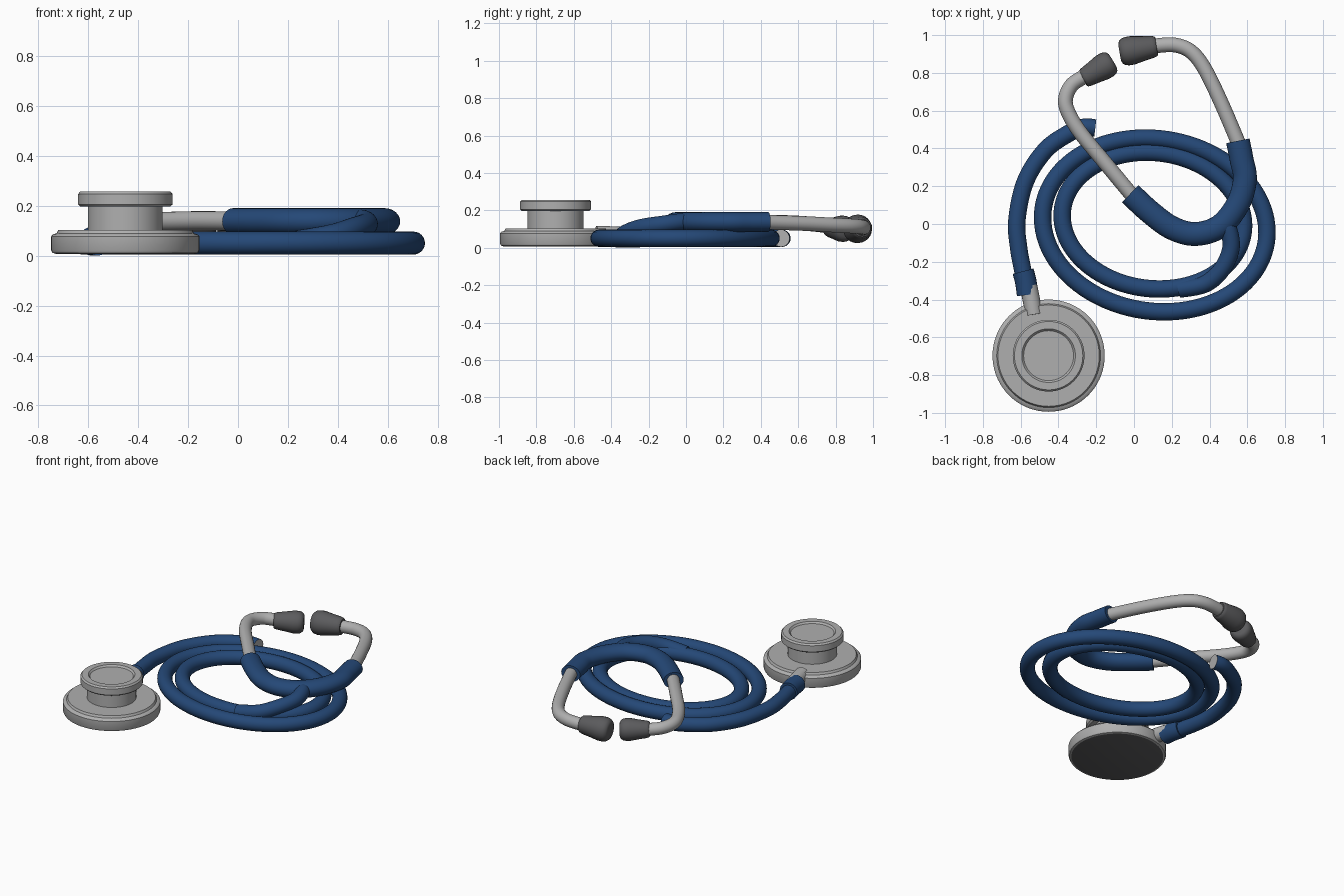
import bpy, bmesh, math
from mathutils import Vector

if "Cube" in bpy.data.objects:
    bpy.data.objects.remove(bpy.data.objects["Cube"])


def material(name, rgb):
    m = bpy.data.materials.new(name)
    m.diffuse_color = (*rgb, 1)
    m.use_nodes = True
    m.node_tree.nodes["Principled BSDF"].inputs["Base Color"].default_value = m.diffuse_color
    return m


BLUE = material("navy tubing", (0.018, 0.065, 0.185))
STEEL = material("satin steel", (0.43, 0.43, 0.43))
DARK = material("dark grey rubber", (0.105, 0.105, 0.11))
UP = Vector((0, 0, 1))


def finish(bm, name, mats):
    bmesh.ops.recalc_face_normals(bm, faces=bm.faces)
    me = bpy.data.meshes.new(name)
    bm.to_mesh(me)
    bm.free()
    ob = bpy.data.objects.new(name, me)
    bpy.context.collection.objects.link(ob)
    for m in mats:
        me.materials.append(m)
    bpy.ops.object.select_all(action='DESELECT')
    ob.select_set(True)
    bpy.context.view_layer.objects.active = ob
    bpy.ops.object.shade_smooth_by_angle(angle=math.radians(40))
    return ob


def spline(pts, closed, steps):
    """Catmull-Rom samples through the points (any dimension)."""
    n, out = len(pts), []
    for i in range(n if closed else n - 1):
        def g(k):
            return Vector(pts[k % n] if closed else pts[min(max(k, 0), n - 1)])
        a, b, c, d = g(i - 1), g(i), g(i + 1), g(i + 2)
        for s in range(steps):
            t = s / steps
            out.append(0.5 * (2 * b + (c - a) * t + (2 * a - 5 * b + 4 * c - d) * t * t
                              + (3 * b - a - 3 * c + d) * t ** 3))
    if not closed:
        out.append(Vector(pts[-1]))
    return out


def tube(name, pts, width, mat, height=None, closed=False, steps=8, scales=None, end_mat=None):
    """Sweep an elliptical section along a smooth, mostly level path."""
    height = height or width
    path = spline(pts, closed, steps)
    n, seg = len(path), 24
    bm = bmesh.new()
    rings = []
    for i, p in enumerate(path):
        a = path[(i - 1) % n] if closed else path[max(i - 1, 0)]
        b = path[(i + 1) % n] if closed else path[min(i + 1, n - 1)]
        side = (b - a).normalized().cross(UP).normalized()
        up = side.cross((b - a).normalized())
        k = scales[i] if scales else 1
        rings.append([bm.verts.new(p + side * math.cos(q) * width * k + up * math.sin(q) * height * k)
                      for q in (2 * math.pi * j / seg for j in range(seg))])
    for i in range(n if closed else n - 1):
        r, s = rings[i], rings[(i + 1) % n]
        for j in range(seg):
            bm.faces.new((r[j], r[(j + 1) % seg], s[(j + 1) % seg], s[j]))
    if not closed:
        bm.faces.new(rings[0])
        bm.faces.new(rings[-1]).material_index = 1 if end_mat else 0
    return finish(bm, name, [mat] + ([end_mat] if end_mat else []))


def loop(name, cx, cy, a, b, tilt):
    """Closed oval coil of tubing lying on the table."""
    pts = []
    for i in range(24):
        q = 2 * math.pi * i / 24
        x, y = a * math.cos(q), b * math.sin(q)
        pts.append((cx + x * math.cos(tilt) - y * math.sin(tilt),
                    cy + x * math.sin(tilt) + y * math.cos(tilt), 0.051))
    return tube(name, pts, 0.046, BLUE, closed=True, steps=5)


# Chest piece: turned profile, dark diaphragm underneath
profile = [(0, .008), (.28, .008), (.292, .012), (.297, .022), (.297, .078), (.29, .086),
           (.275, .09), (.268, .104), (.15, .104), (.15, .197), (.18, .197), (.19, .206),
           (.19, .247), (.181, .257), (.142, .257), (.132, .246), (0, .246)]
bm = bmesh.new()
vs = [bm.verts.new((r, 0, z)) for r, z in profile]
es = [bm.edges.new(e) for e in zip(vs, vs[1:])]
bmesh.ops.spin(bm, geom=vs + es, cent=(0, 0, 0), axis=(0, 0, 1), angle=2 * math.pi, steps=72)
bmesh.ops.remove_doubles(bm, verts=bm.verts, dist=1e-5)
for f in bm.faces:
    f.material_index = 1 if max(v.co.z for v in f.verts) < 0.009 else 0
bmesh.ops.translate(bm, verts=bm.verts, vec=(-.452, -.697, 0))
finish(bm, "chest_piece", [STEEL, DARK])

# Stem, sleeve and the tube leading away from the chest piece
tube("chest_stem", [(-.53, -.48, .072), (-.54, -.42, .07), (-.558, -.33, .064)], .046, STEEL)
tube("stem_sleeve", [(-.563, -.375, .058), (-.572, -.31, .058), (-.587, -.25, .058)], .057, BLUE)
tube("chest_tube", [(-.57, -.35, .058), (-.588, -.25, .054), (-.61, -.13, .051), (-.62, .02, .051),
                    (-.575, .225, .051), (-.47, .39, .051), (-.345, .48, .051),
                    (-.265, .512, .051), (-.205, .508, .051)], .046, BLUE, end_mat=STEEL)

# Coiled tubing
loop("outer_coil", .11, -.005, .597, .456, math.radians(-9))
loop("inner_coil", .10, .018, .482, .36, math.radians(-7))
tube("rising_tube", [(.46, .02, .14), (.50, -.03, .138), (.513, -.13, .125), (.465, -.24, .108),
                     (.375, -.318, .08), (.24, -.345, .056)], .046, BLUE)

# Flattened yoke joining the two ear tubes
tube("yoke", [(-.02, .16, .138), (.085, .063, .138), (.20, -.02, .138), (.325, -.053, .138),
              (.455, -.012, .138), (.55, .105, .138), (.587, .235, .138), (.57, .34, .138),
              (.55, .44, .138)], .063, BLUE, height=.053)

# Ear tubes
tube("left_ear_tube", [(.02, .115, .138), (-.15, .32, .14), (-.285, .485, .137), (-.35, .595, .133),
                       (-.362, .665, .128), (-.33, .735, .12), (-.265, .78, .11), (-.22, .81, .103)],
     .039, STEEL)
tube("right_ear_tube", [(.565, .40, .138), (.465, .635, .13), (.375, .82, .12), (.305, .91, .115),
                        (.23, .945, .11), (.15, .947, .106), (.08, .935, .103)], .039, STEEL)

# Ear tips: flared and rounded plugs
tip = [(0, .62), (.03, .70), (.1, .76), (.4, .88), (.65, 1), (.8, 1), (.9, .94), (.97, .8), (1, .62)]
for name, a, b, r in (("left_ear_tip", (-.27, .768, .108), (-.112, .862, .1), .07),
                      ("right_ear_tip", (.12, .942, .106), (-.075, .908, .1), .076)):
    a, b = Vector(a), Vector(b)
    tube(name, [a.lerp(b, t) for t, _ in tip], r, DARK, steps=1, scales=[s for _, s in tip])
